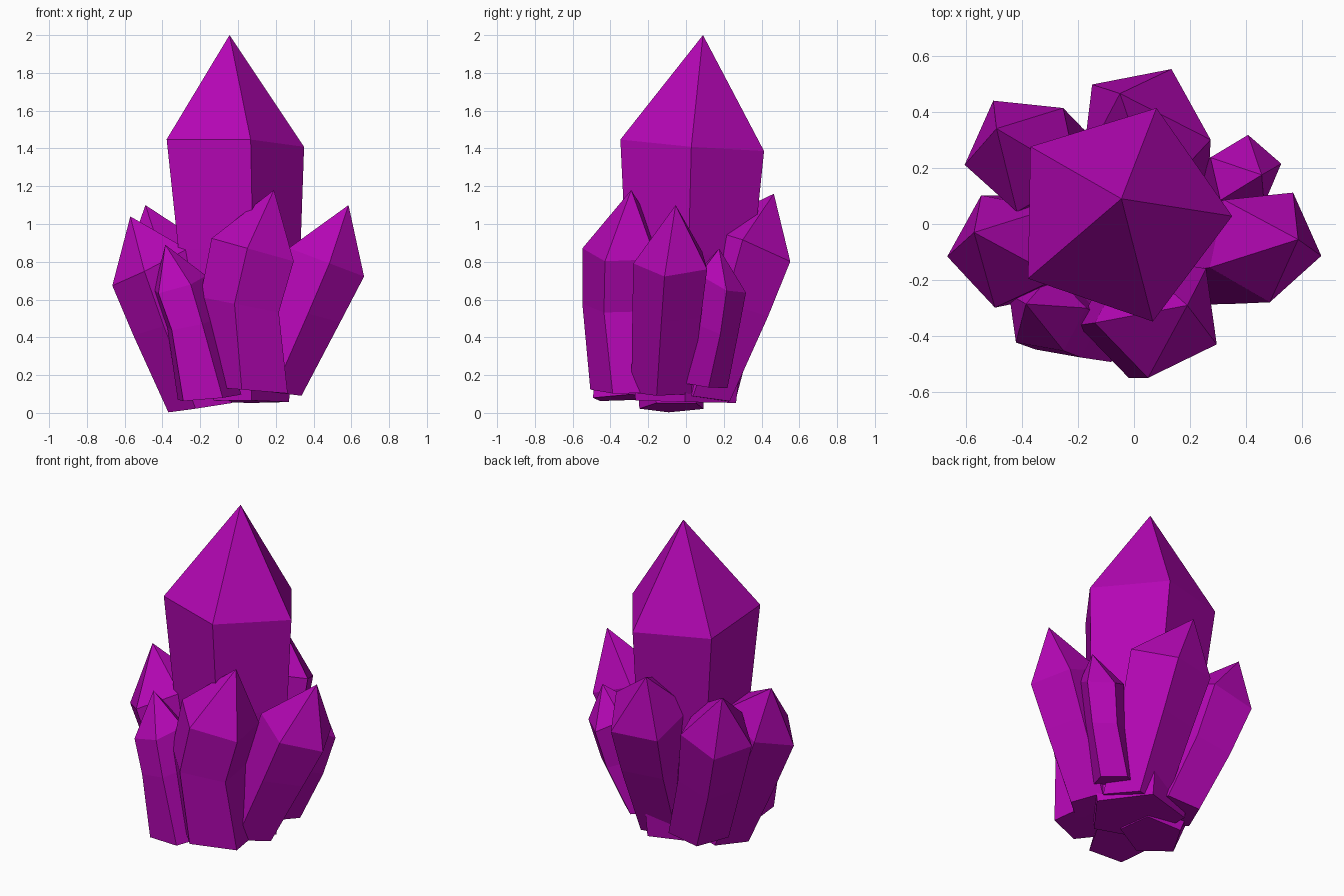
import bpy, bmesh, math

mat = bpy.data.materials.new("purple_crystal")
mat.diffuse_color = (0.46, 0.002, 0.46, 1)

SIDES = 5


def crystal(name, tip, shoulder, mid, base, phase, lean):
    """Faceted shaft: base, mid and shoulder rings (x, y, z, radius), then a point."""
    bm = bmesh.new()
    rings = []
    for (cx, cy, cz, r), tilt in ((base, 0.3), (mid, 0.7), (shoulder, 1.0)):
        ring = []
        for i in range(SIDES):
            a = math.radians(phase) + math.tau * i / SIDES
            dx, dy = r * math.cos(a), r * math.sin(a)
            z = cz + tilt * (lean[0] * dx + lean[1] * dy)
            ring.append(bm.verts.new((cx + dx, cy + dy, z)))
        rings.append(ring)
    top = bm.verts.new(tip)
    bm.faces.new(rings[0][::-1])
    for i in range(SIDES):
        j = (i + 1) % SIDES
        for lo, hi in zip(rings, rings[1:]):
            bm.faces.new((lo[i], lo[j], hi[j], hi[i]))
        bm.faces.new((rings[2][i], rings[2][j], top))
    bmesh.ops.recalc_face_normals(bm, faces=bm.faces)
    me = bpy.data.meshes.new(name)
    bm.to_mesh(me)
    bm.free()
    me.materials.append(mat)
    ob = bpy.data.objects.new(name, me)
    bpy.context.collection.objects.link(ob)


# Tall central crystal
crystal("main_crystal", (-0.045, 0.09, 2.0), (-0.05, 0.035, 1.42, 0.40),
        (-0.025, 0.02, 0.85, 0.355), (-0.01, 0.0, 0.06, 0.28), -1, (-0.03, -0.08))

# Ring of smaller crystals leaning outwards
crystal("right_crystal", (0.585, -0.055, 1.10), (0.462, -0.07, 0.80, 0.21),
        (0.35, -0.09, 0.53, 0.195), (0.17, -0.12, 0.11, 0.17), 60, (-0.38, 0.0))
crystal("front_crystal", (0.19, -0.29, 1.18), (0.09, -0.32, 0.86, 0.232),
        (0.02, -0.33, 0.57, 0.222), (0.06, -0.28, 0.12, 0.23), -100, (-0.28, 0.0))
crystal("left_crystal", (-0.57, -0.03, 1.04), (-0.455, -0.09, 0.78, 0.212),
        (-0.355, -0.08, 0.48, 0.20), (-0.19, -0.07, 0.03, 0.18), 115, (0.5, 0.05))
crystal("front_left_crystal", (-0.385, -0.285, 0.89), (-0.315, -0.32, 0.68, 0.147),
        (-0.25, -0.35, 0.47, 0.14), (-0.16, -0.33, 0.08, 0.18), 8, (0.3, 0.15))
crystal("back_left_crystal", (-0.49, 0.34, 1.10), (-0.395, 0.255, 0.83, 0.213),
        (-0.31, 0.20, 0.50, 0.19), (-0.17, 0.11, 0.10, 0.18), 120, (0.3, -0.25))
crystal("back_crystal", (-0.05, 0.465, 1.16), (0.03, 0.33, 0.88, 0.245),
        (0.05, 0.235, 0.56, 0.22), (0.07, 0.06, 0.08, 0.19), 65, (0.1, -0.4))
crystal("back_right_crystal", (0.455, 0.175, 0.87), (0.395, 0.185, 0.70, 0.133),
        (0.345, 0.155, 0.45, 0.12), (0.22, 0.09, 0.15, 0.13), 85, (-0.3, -0.45))
